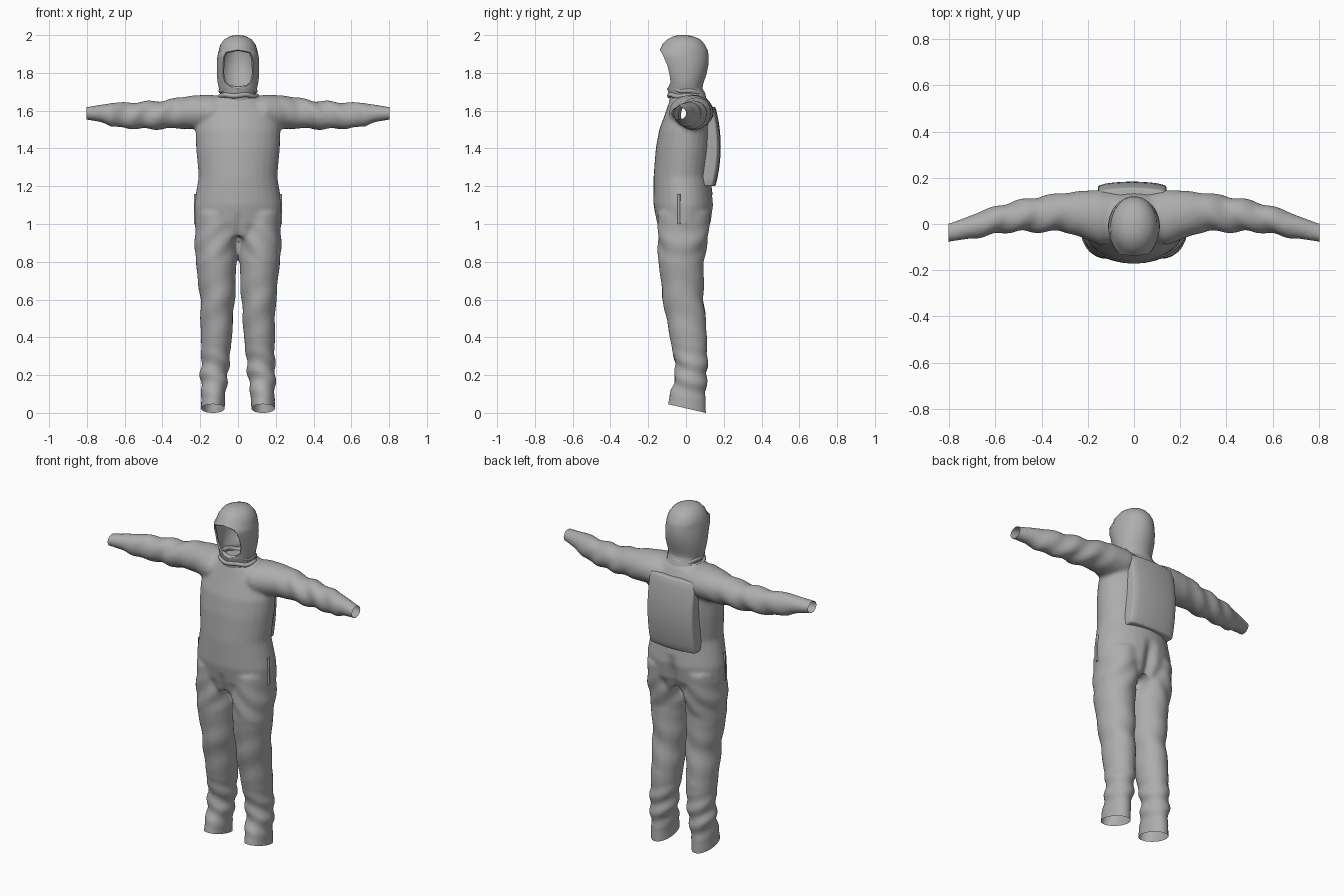
import bpy, bmesh
from math import sin, cos, pi, radians, exp
from mathutils import Vector

if "Cube" in bpy.data.objects:
    bpy.data.objects.remove(bpy.data.objects["Cube"], do_unlink=True)

cloth = bpy.data.materials.new("grey cloth")
cloth.use_nodes = True
GREY = (0.42, 0.42, 0.42, 1)
cloth.diffuse_color = GREY
cloth.node_tree.nodes["Principled BSDF"].inputs["Base Color"].default_value = GREY


def add_object(name, data):
    ob = bpy.data.objects.new(name, data)
    bpy.context.collection.objects.link(ob)
    data.materials.append(cloth)
    return ob


def finish(ob, angle=50):
    bpy.ops.object.select_all(action='DESELECT')
    ob.select_set(True)
    bpy.context.view_layer.objects.active = ob
    for mod in list(ob.modifiers):
        bpy.ops.object.modifier_apply(modifier=mod.name)
    bpy.ops.object.shade_smooth_by_angle(angle=radians(angle))


def mesh_object(name, bm):
    bmesh.ops.recalc_face_normals(bm, faces=bm.faces)
    me = bpy.data.meshes.new(name)
    bm.to_mesh(me)
    bm.free()
    return add_object(name, me)


def loft(bm, rings, place, n=28):
    """Closed tube through oval rings given as (pos, u0, u1, v0, v1)."""
    rows = []
    for pos, u0, u1, v0, v1 in rings:
        row = []
        for i in range(n):
            a = 2 * pi * i / n
            u = (u0 + u1) / 2 + (u1 - u0) / 2 * cos(a)
            v = (v0 + v1) / 2 + (v1 - v0) / 2 * sin(a)
            row.append(bm.verts.new(place(pos, u, v)))
        rows.append(row)
    for a, b in zip(rows, rows[1:]):
        for i in range(n):
            bm.faces.new((a[i], a[(i + 1) % n], b[(i + 1) % n], b[i]))
    bm.faces.new(rows[0])
    bm.faces.new(rows[-1])


# Torso, sleeves and legs, fused into one skin
TORSO = [(0.93, -.17, .17, -.13, .10), (1.0, -.232, .232, -.155, .135),
         (1.1, -.235, .235, -.172, .148), (1.25, -.208, .208, -.172, .13),
         (1.4, -.222, .222, -.16, .145), (1.5, -.225, .225, -.142, .148),
         (1.6, -.2, .2, -.105, .14), (1.66, -.14, .14, -.085, .115),
         (1.69, -.09, .09, -.07, .09)]
ARM = [(.05, -.08, .13, 1.52, 1.67), (.15, -.09, .148, 1.5, 1.685),
       (.25, -.05, .142, 1.502, 1.68), (.32, -.03, .132, 1.507, 1.668),
       (.4, -.036, .122, 1.502, 1.653), (.5, -.032, .102, 1.502, 1.648),
       (.6, -.042, .078, 1.507, 1.643), (.67, -.062, .052, 1.515, 1.642),
       (.72, -.065, .032, 1.538, 1.633), (.8, -.078, .003, 1.552, 1.62),
       (.85, -.084, -.01, 1.552, 1.62)]
LEG = [(1.06, .01, .225, -.15, .13), (.92, .0, .23, -.15, .118),
       (.8, .008, .224, -.147, .094), (.6, .017, .2, -.122, .094),
       (.4, .032, .196, -.087, .112), (.3, .042, .194, -.065, .113),
       (.2, .052, .2, -.055, .112), (.1, .066, .194, -.085, .104),
       (.03, .07, .196, -.1, .106), (-.06, .07, .196, -.105, .108)]

bm = bmesh.new()
loft(bm, TORSO, lambda p, u, v: (u, v, p))
for s in (-1, 1):
    loft(bm, ARM, lambda p, u, v: (s * p, u, v))
    loft(bm, LEG, lambda p, u, v: (s * u, v, p))
suit = mesh_object("coverall_body", bm)
remesh = suit.modifiers.new("fuse", 'REMESH')
remesh.mode = 'VOXEL'
remesh.voxel_size = 0.011
relax = suit.modifiers.new("relax", 'SMOOTH')
relax.iterations = 5
finish(suit)


def band(v, lo, hi):
    """Soft mask that is 1 in the middle of a range and 0 outside it."""
    t = (v - lo) / (hi - lo)
    return sin(pi * t) if 0 < t < 1 else 0


# Cloth folds, seat crease and front seam
bm = bmesh.new()
bm.from_mesh(suit.data)
bm.normal_update()
for v in bm.verts:
    x, y, z = v.co
    ax = abs(x)
    fold = 0.006 * band(z, .06, .36) * sin(58 * z + 22 * x + 18 * y)
    fold += 0.004 * band(z, .4, .75) * sin(32 * z - 25 * x + 12 * y)
    if z > 1.45:
        fold += 0.005 * band(ax, .22, .72) * sin(50 * ax + 28 * z + 20 * y)
    else:
        fold += 0.004 * band(z, .78, 1.02) * sin(40 * z + 45 * ax)
    if y > 0.02:
        fold -= 0.03 * exp(-(x / .03) ** 2) * band(z, .84, 1.16)
    elif ax < 0.1:
        fold -= 0.012 * exp(-(x / .018) ** 2) * band(z, .88, 1.06)
    v.co += v.normal * fold

# Open cuffs and slanted trouser hems
cuts = [((.803, 0, 0), (1, 0, 0)), ((-.803, 0, 0), (-1, 0, 0)),
        ((0, .105, 0), (0, -.23, -1))]
for co, no in cuts:
    bmesh.ops.bisect_plane(bm, geom=bm.verts[:] + bm.edges[:] + bm.faces[:],
                           plane_co=co, plane_no=no, clear_outer=True)
bm.to_mesh(suit.data)
bm.free()
finish(suit, 60)

# Hood: (height, half width, front, back, half angle of the face opening)
HOOD = [(1.64, .125, -.085, .112, 0), (1.69, .096, -.09, .102, 0),
        (1.715, .1, -.1, .088, 0), (1.725, .103, -.1, .088, 22),
        (1.75, .108, -.105, .093, 40), (1.79, .112, -.122, .108, 46),
        (1.84, .112, -.138, .118, 46), (1.88, .11, -.155, .12, 44),
        (1.91, .105, -.158, .117, 37), (1.922, .102, -.138, .114, 0),
        (1.95, .093, -.125, .1, 0), (1.978, .072, -.098, .075, 0),
        (1.995, .04, -.065, .035, 0), (2.0, .012, -.04, 0, 0)]
bm = bmesh.new()
rows, n = [], 36
for z, w, front, back, gap in HOOD:
    row = []
    for i in range(n + 1):
        a = radians(gap + (360 - 2 * gap) * i / n)
        y = (front + back) / 2 - (back - front) / 2 * cos(a)
        row.append(bm.verts.new((w * sin(a), y, z)))
    rows.append(row)
for a, b in zip(rows, rows[1:]):
    for i in range(n):
        bm.faces.new((a[i], a[i + 1], b[i + 1], b[i]))
bm.faces.new(rows[-1][:-1])
bmesh.ops.remove_doubles(bm, verts=bm.verts, dist=0.0005)
hood = mesh_object("hood", bm)
shell = hood.modifiers.new("cloth thickness", 'SOLIDIFY')
shell.thickness = 0.01
shell.offset = -1
finish(hood)

# Gathered cloth rolls at the neck: (height, half width, half depth, slope, radius)
ROLLS = [(1.705, .09, .085, .16, .014), (1.675, .098, .088, .08, .013)]
for k, (z, w, d, slope, r) in enumerate(ROLLS):
    cu = bpy.data.curves.new("neck_fold", 'CURVE')
    cu.dimensions = '3D'
    cu.bevel_depth = r
    cu.bevel_resolution = 2
    sp = cu.splines.new('POLY')
    sp.points.add(31)
    sp.use_cyclic_u = True
    for i, p in enumerate(sp.points):
        a = 2 * pi * i / 32
        y = d * sin(a)
        p.co = (w * cos(a), y, z - slope * y + 0.004 * sin(5 * a + k), 1)
    add_object(f"neck_fold_{k + 1}", cu)

# Padded panel on the back
bm = bmesh.new()
bmesh.ops.create_grid(bm, x_segments=8, y_segments=10, size=1)
for v in bm.verts:
    s, t = v.co.x, v.co.y
    bulge = 0.028 * (1 - t * t) + 0.006 * (1 - abs(s)) - 0.012 * s ** 4
    v.co = Vector((-.008 + .148 * s, .15 + bulge, 1.41 + .21 * t))
rim = [e for e in bm.edges if e.is_boundary]
side = bmesh.ops.extrude_edge_only(bm, edges=rim)["geom"]
for v in side:
    if isinstance(v, bmesh.types.BMVert):
        v.co.y = 0.075
panel = mesh_object("back_panel", bm)
soft = panel.modifiers.new("soft edge", 'BEVEL')
soft.width = 0.008
soft.segments = 2
soft.limit_method = 'ANGLE'
soft.angle_limit = radians(50)
finish(panel)

# Pocket slits on the hips
for s, label in ((-1, "right"), (1, "left")):
    bm = bmesh.new()
    loft(bm, [(z, .222 - .002, .222 + .012, -.045, -.03) for z in (1.0, 1.06, 1.12, 1.16)],
         lambda p, u, v: (s * u, v, p), 8)
    finish(mesh_object(f"{label}_pocket_trim", bm))
